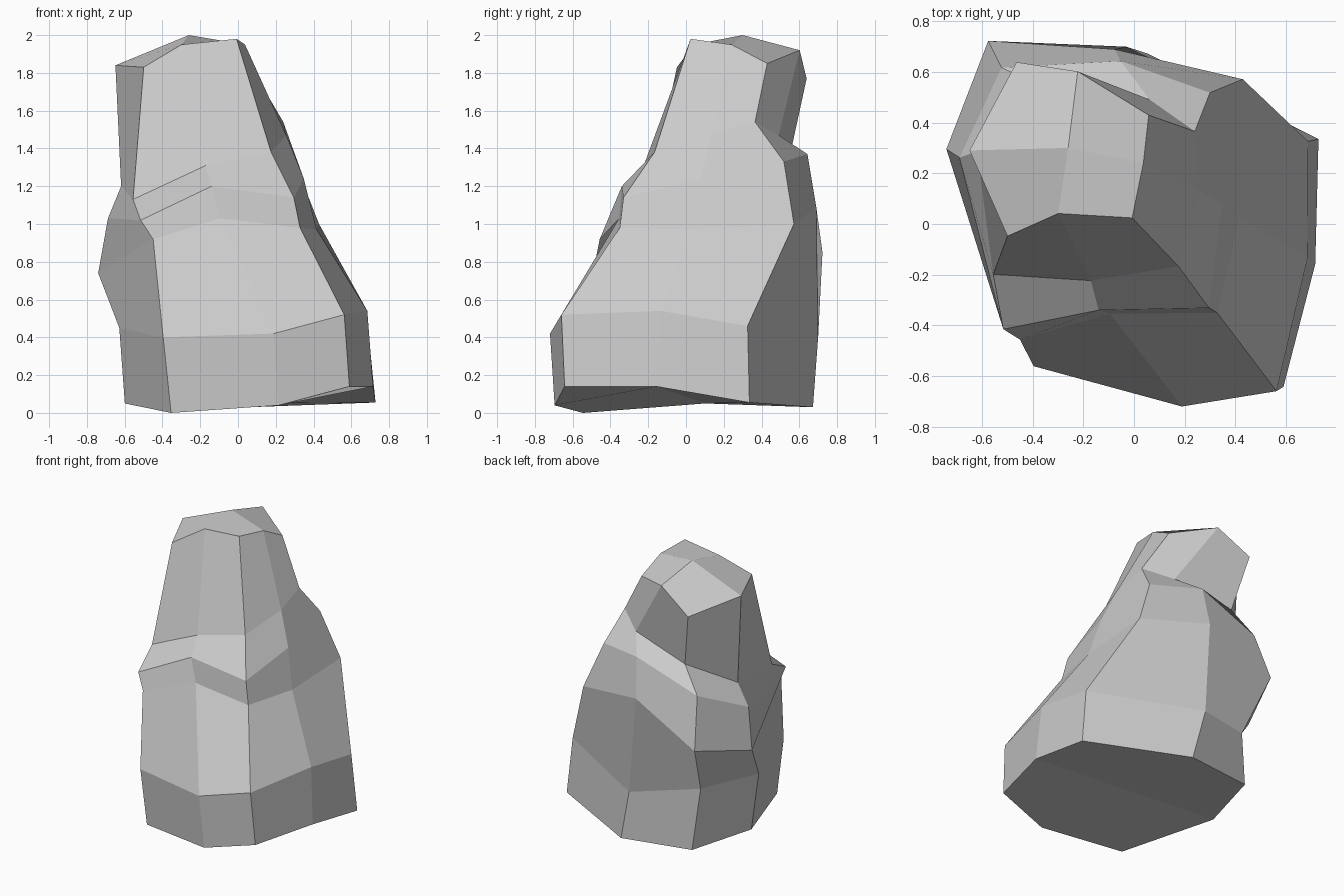
import bpy, bmesh
from math import radians, cos, sin

if "Cube" in bpy.data.objects:
    bpy.data.objects.remove(bpy.data.objects["Cube"])

# The boulder is lofted through eight ribs standing around a leaning axis.
LEAN = (-0.13, 0.15)          # axis shift in x, y per unit of height

# Each rib: direction (deg), twist (deg per unit height), profile of (radius, height)
RIBS = {
    "front_left":  (238, 0, [(.65, 0), (.71, .40), (.68, .92), (.685, 1.02), (.55, 1.13), (.415, 1.83)]),
    "front":       (291, -16, [(.735, .04), (.82, .42), (.51, 1.03), (.52, 1.20), (.42, 1.31), (.255, 1.95)]),
    "front_right": (312.5, 0, [(.90, .14), (.97, .52), (.675, .98), (.67, 1.14), (.515, 1.38), (.37, 1.98)]),
    "right":       (346, 2, [(.755, .14), (.785, .54), (.555, .97), (.52, 1.24), (.455, 1.47), (.295, 1.95)]),
    "back_right":  (19, 0, [(.805, .055), (.79, .46), (.70, 1.0), (.57, 1.33), (.46, 1.54), (.335, 1.85)]),
    "back":        (85, 0, [(.67, .03), (.64, .40), (.53, 1.09), (.455, 1.37), (.37, 1.47), (.315, 1.92)]),
    "back_left":   (130, 0, [(.74, .05), (.625, .48), (.755, .85), (.57, 1.20), (.40, 1.37), (.44, 1.77)]),
    "left":        (169, 0, [(.60, .05), (.57, .45), (.67, .74), (.565, 1.03), (.475, 1.20), (.41, 1.84)]),
}

# Sideways swing (deg) where a chipped ledge leaves the rib's plane
SWING = {
    "front_left": {0: -1, 1: 3, 2: 3, 3: -2, 4: -16, 5: -7},
    "front": {0: -3, 1: 3},
    "front_right": {1: -2, 3: -1, 4: 1},
    "right": {1: -3},
    "back_right": {0: 5, 2: 18, 3: 15, 4: -2, 5: 8},
    "back": {1: 3, 2: -2, 3: -11, 4: -38},
    "back_left": {0: -2, 1: 3, 2: -2, 4: -10, 5: -8},
    "left": {0: 2, 1: 12, 2: -5, 4: -2, 5: 9},
}


def rib_points(name):
    azimuth, twist, profile = RIBS[name]
    for level, (r, z) in enumerate(profile):
        a = radians(azimuth + twist * z + SWING.get(name, {}).get(level, 0))
        yield (LEAN[0] * z + r * cos(a), LEAN[1] * z + r * sin(a), z)


bm = bmesh.new()
ribs = [[bm.verts.new(p) for p in rib_points(name)] for name in RIBS]
crown = bm.verts.new((-0.26, 0.30, 2.0))

# Skin between neighbouring ribs
for i, rib in enumerate(ribs):
    nxt = ribs[(i + 1) % 8]
    for k in range(len(rib) - 1):
        bm.faces.new((rib[k], nxt[k], nxt[k + 1], rib[k + 1]))

# Crown: four quads meeting at the peak
for i in range(1, 8, 2):
    bm.faces.new([ribs[(i + j) % 8][-1] for j in range(3)] + [crown])

# Base: two facets folded along the line from right rib to left rib
for start in (3, 7):
    bm.faces.new([ribs[(start + j) % 8][0] for j in range(5)])

bmesh.ops.recalc_face_normals(bm, faces=bm.faces)
mesh = bpy.data.meshes.new("boulder")
bm.to_mesh(mesh)
bm.free()
bpy.context.collection.objects.link(bpy.data.objects.new("boulder", mesh))
